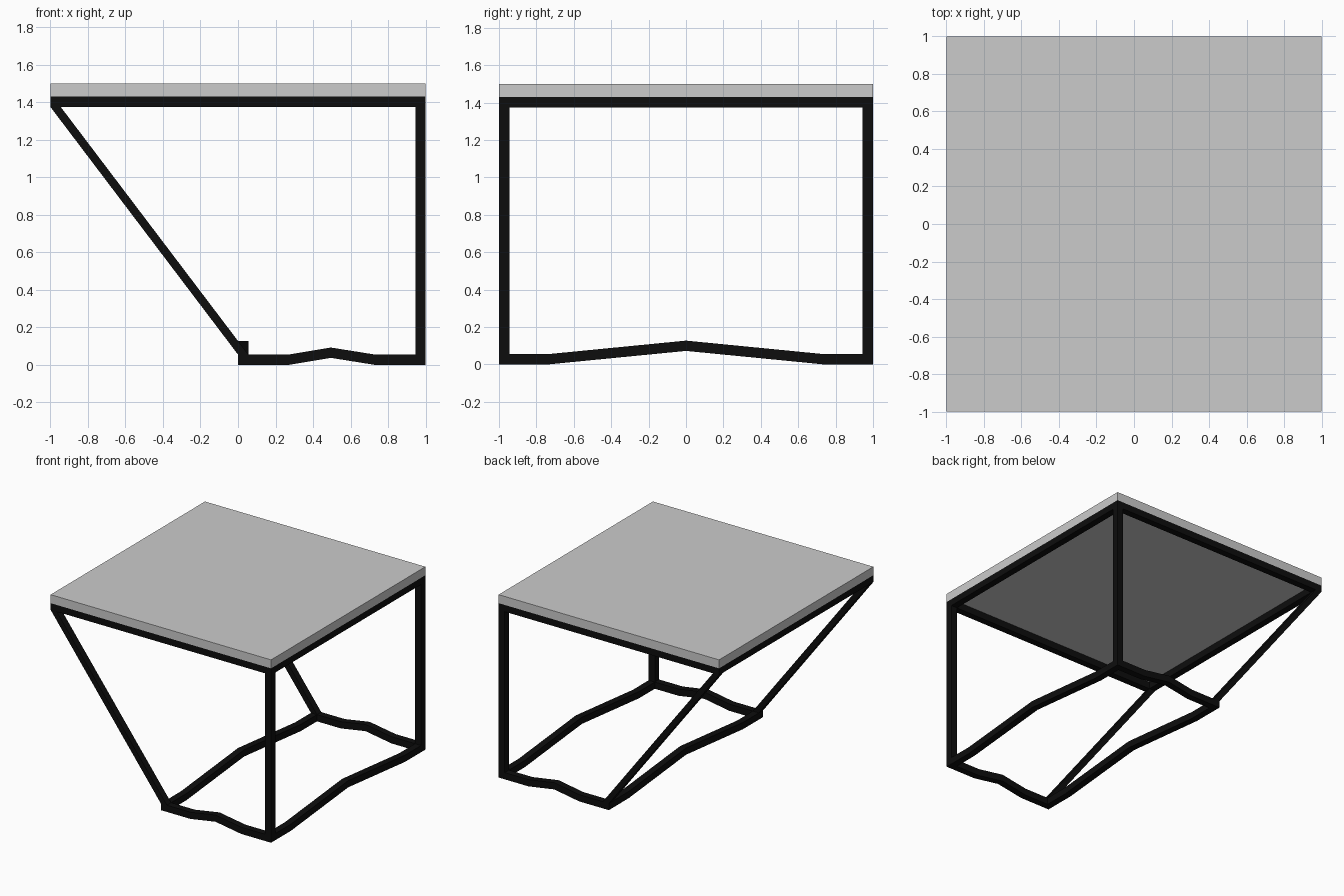
import bpy, bmesh

if "Cube" in bpy.data.objects:
    bpy.data.objects.remove(bpy.data.objects["Cube"])

T = 0.055          # bar thickness
R = 1 - T / 2      # bar centre line at the table edge
TOP = 1.43         # underside of the top

black = bpy.data.materials.new("black_metal")
black.diffuse_color = (0.004, 0.004, 0.004, 1)
black.use_nodes = True
black.node_tree.nodes["Principled BSDF"].inputs["Base Color"].default_value = black.diffuse_color


def bar(name, path, u, v):
    """Square bar along a path; u and v are the section's two axis indices."""
    bm = bmesh.new()
    rings = []
    for p in path:
        ring = []
        for a, b in ((-1, -1), (1, -1), (1, 1), (-1, 1)):
            co = list(p)
            co[u] += a * T / 2
            co[v] += b * T / 2
            ring.append(bm.verts.new(co))
        rings.append(ring)
    for r, s in zip(rings, rings[1:]):
        for i in range(4):
            j = (i + 1) % 4
            bm.faces.new((r[i], r[j], s[j], s[i]))
    bm.faces.new(rings[0])
    bm.faces.new(rings[-1])
    bmesh.ops.recalc_face_normals(bm, faces=bm.faces)
    me = bpy.data.meshes.new(name)
    bm.to_mesh(me)
    bm.free()
    me.materials.append(black)
    ob = bpy.data.objects.new(name, me)
    bpy.context.collection.objects.link(ob)


# Table top
bpy.ops.mesh.primitive_cube_add(size=1, location=(0, 0, (TOP + 1.5) / 2))
top = bpy.context.object
top.name = "table_top"
top.scale = (2, 2, 1.5 - TOP)

h = T / 2
zr = TOP - h
foot_x = h         # centre of the left floor bar

for side, y in (("front", -R), ("back", R)):
    # Upper rail, upright right leg, slanted left leg
    bar(f"{side}_upper_rail", [(-1 + T, y, zr), (1 - T, y, zr)], 1, 2)
    bar(f"{side}_right_leg", [(R, y, T), (R, y, TOP - T)], 0, 1)
    bar(f"{side}_slanted_leg", [(foot_x, y, T), (-R, y, TOP - T)], 0, 1)
    # Floor bar with a small raised middle
    bar(f"{side}_floor_bar", [(T, y, h), (0.27, y, h), (0.495, y, 0.065),
                              (0.73, y, h), (1 - T, y, h)], 1, 2)

for side, xt, xf in (("left", -R, foot_x), ("right", R, R)):
    bar(f"{side}_upper_rail", [(xt, -1, zr), (xt, 1, zr)], 0, 2)
    # Floor bar with a long raised middle
    bar(f"{side}_floor_bar", [(xf, -1, h), (xf, -0.74, h), (xf, 0, 0.1),
                              (xf, 0.74, h), (xf, 1, h)], 0, 2)
